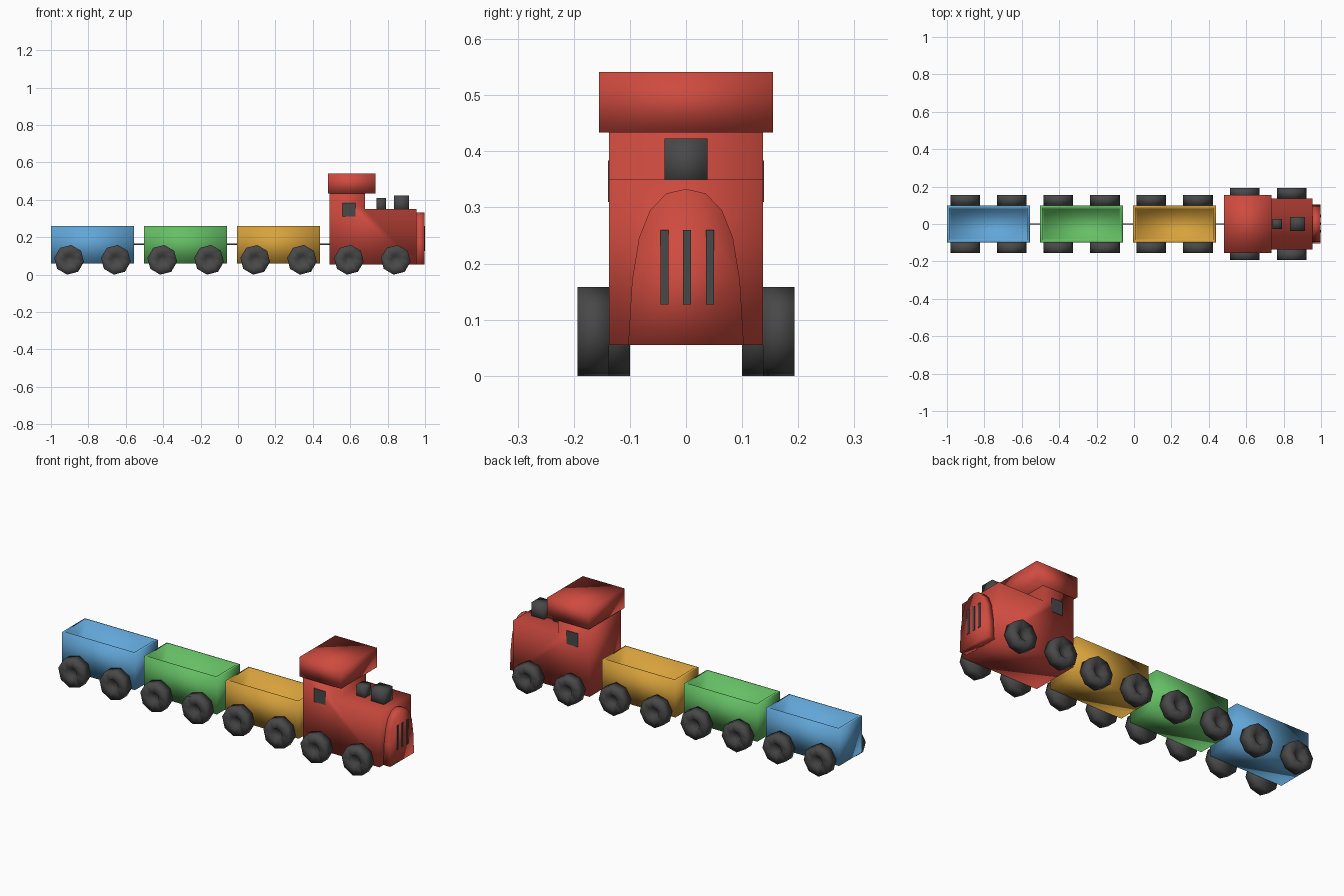
import bpy, bmesh, math
from mathutils import Matrix

cube = bpy.data.objects.get("Cube")
if cube:
    bpy.data.objects.remove(cube, do_unlink=True)


def material(name, r, g, b):
    m = bpy.data.materials.new(name)
    m.use_nodes = True
    m.diffuse_color = (r, g, b, 1)
    m.node_tree.nodes["Principled BSDF"].inputs["Base Color"].default_value = (r, g, b, 1)
    return m


RED = material("red paint", 0.62, 0.07, 0.05)
BLUE = material("blue paint", 0.12, 0.38, 0.68)
GREEN = material("green paint", 0.13, 0.52, 0.13)
YELLOW = material("yellow paint", 0.68, 0.36, 0.045)
DARK = material("dark grey", 0.065, 0.065, 0.065)


def finish(name, bm, mat, smooth=True):
    bmesh.ops.recalc_face_normals(bm, faces=bm.faces[:])
    for f in bm.faces:
        f.smooth = smooth
    mesh = bpy.data.meshes.new(name)
    bm.to_mesh(mesh)
    bm.free()
    mesh.materials.append(mat)
    ob = bpy.data.objects.new(name, mesh)
    bpy.context.scene.collection.objects.link(ob)
    return ob


def box_mesh(x, y, z):
    # box spanning three (low, high) ranges
    bm = bmesh.new()
    bmesh.ops.create_cube(bm, size=1)
    for v in bm.verts:
        v.co = [r[0] if c < 0 else r[1] for c, r in zip(v.co, (x, y, z))]
    return bm


def box(name, x, y, z, mat, smooth=True):
    return finish(name, box_mesh(x, y, z), mat, smooth)


def prism(name, points, offset, mat):
    # extrude a closed outline along an offset vector
    bm = bmesh.new()
    face = bm.faces.new([bm.verts.new(p) for p in points])
    ext = bmesh.ops.extrude_face_region(bm, geom=[face])
    verts = [g for g in ext["geom"] if isinstance(g, bmesh.types.BMVert)]
    bmesh.ops.translate(bm, verts=verts, vec=offset)
    if not any(f.normal.dot(face.normal) < 0 for f in bm.faces) and face not in bm.faces[:]:
        bm.faces.new(face.verts)
    bmesh.ops.holes_fill(bm, edges=[e for e in bm.edges if e.is_boundary])
    return finish(name, bm, mat)


def wheel(name, x, side, inner):
    # eight-sided wheel with a dished hub on the outer face
    width, radius = 0.056, 0.08
    bm = bmesh.new()
    bmesh.ops.create_cone(bm, cap_ends=True, segments=8, radius1=radius,
                          radius2=radius, depth=width)
    bm.normal_update()
    cap = max(bm.faces, key=lambda f: f.normal.z)
    bmesh.ops.inset_region(bm, faces=[cap], thickness=0.045)
    bmesh.ops.inset_region(bm, faces=[cap], thickness=0.012, depth=-0.015)
    bmesh.ops.transform(bm, verts=bm.verts, matrix=
                        Matrix.Translation((x, side * (inner + width / 2), 0.079))
                        @ Matrix.Rotation(math.radians(8), 4, 'Y')
                        @ Matrix.Rotation(-side * math.pi / 2, 4, 'X'))
    finish(name, bm, DARK)


def wheel_set(prefix, centre, inner):
    for end, dx in (("rear", -0.125), ("front", 0.125)):
        for label, side in (("left", 1), ("right", -1)):
            wheel(f"{prefix}_{end}_{label}_wheel", centre + dx, side, inner)


def wagon(colour, centre, mat):
    # open tub with a narrow rim
    half = 0.222
    bm = box_mesh((centre - half, centre + half), (-0.1, 0.1), (0.06, 0.26))
    bm.normal_update()
    top = max(bm.faces, key=lambda f: f.normal.z)
    bmesh.ops.inset_region(bm, faces=[top], thickness=0.018)
    bmesh.ops.inset_region(bm, faces=[top], thickness=0.012, depth=-0.12)
    finish(f"{colour}_wagon", bm, mat)
    wheel_set(f"{colour}_wagon", centre, 0.1)
    # coupling rod to the next vehicle
    box(f"{colour}_coupling", (centre + half - 0.01, centre + half + 0.065),
        (-0.004, 0.004), (0.158, 0.166), DARK)


wagon("blue", -0.778, BLUE)
wagon("green", -0.28, GREEN)
wagon("yellow", 0.217, YELLOW)

# engine body: tall cab stepping down to the bonnet
outline = [(0.49, 0.055), (0.955, 0.055), (0.955, 0.35), (0.68, 0.35),
           (0.68, 0.45), (0.49, 0.45)]
prism("engine_body", [(x, -0.137, z) for x, z in outline], (0, 0.274, 0), RED)
box("cab_roof", (0.482, 0.735), (-0.155, 0.155), (0.434, 0.541), RED)
wheel_set("engine", 0.718, 0.137)

# arched nose
arch = [(0.103, 0.055), (0.096, 0.17), (0.084, 0.245), (0.064, 0.295), (0.035, 0.325)]
side = arch + [(0, 0.333)] + [(-y, z) for y, z in reversed(arch)]
prism("nose", [(0.95, y, z) for y, z in side], (0.047, 0, 0), RED)

# grille bars
for label, y in (("right", -0.038), ("middle", 0.002), ("left", 0.043)):
    box(f"grille_{label}_bar", (0.993, 1.0), (y - 0.007, y + 0.007), (0.127, 0.26), DARK, False)

# chimney and steam dome
box("chimney", (0.835, 0.913), (-0.038, 0.038), (0.33, 0.423), DARK)
box("steam_dome", (0.74, 0.79), (-0.027, 0.027), (0.33, 0.41), DARK)

# cab side windows
for label, s in (("left", 1), ("right", -1)):
    ys = sorted((s * 0.132, s * 0.139))
    box(f"cab_{label}_window", (0.56, 0.628), ys, (0.31, 0.384), DARK, False)
